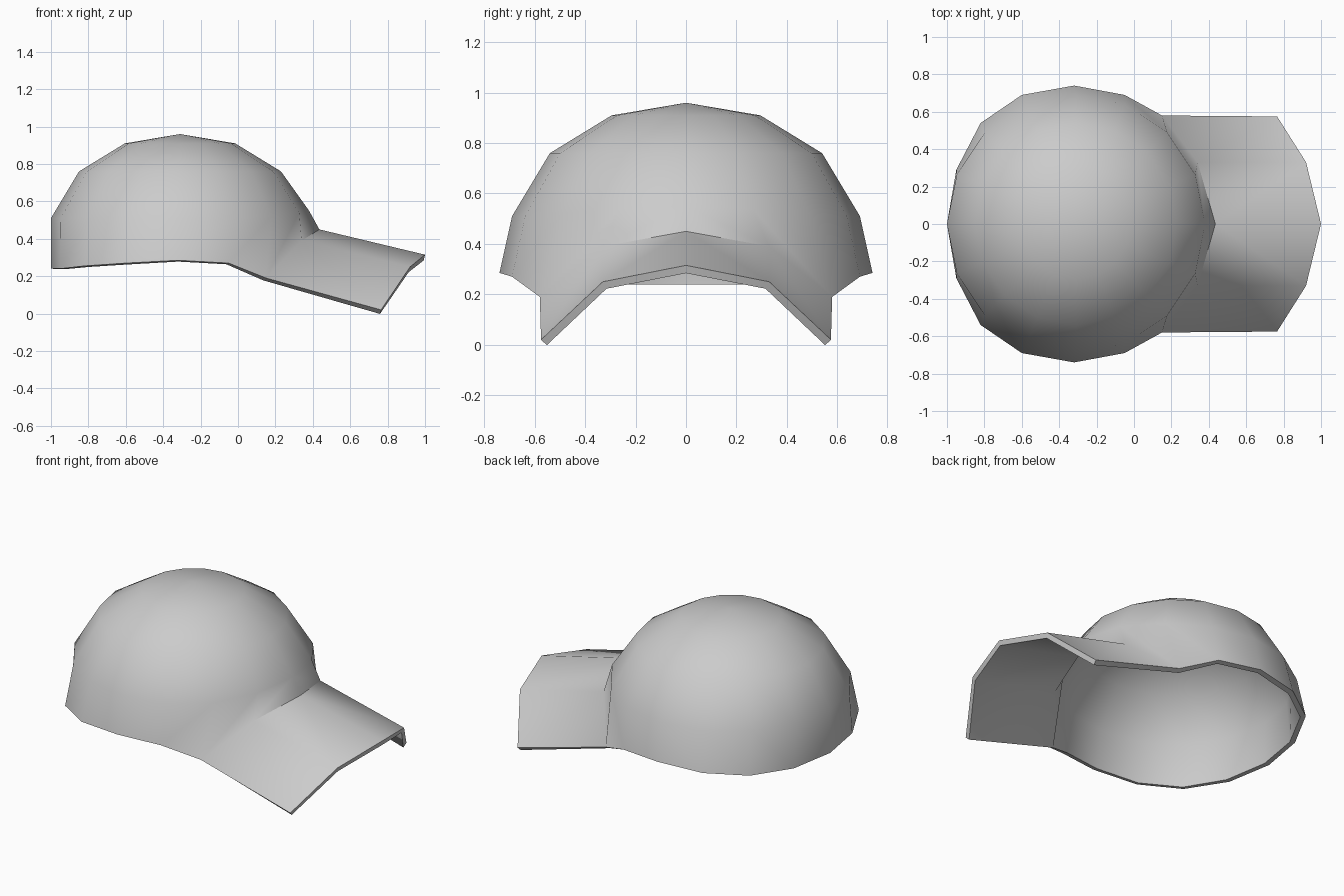
import bpy, bmesh
from math import sin, cos, pi

if "Cube" in bpy.data.objects:
    bpy.data.objects.remove(bpy.data.objects["Cube"])

CX = -0.31          # crown centre
SEG = 8             # segments per half, mirrored to 16

# Crown rings (radius, height) and the uneven lower rim, front to back
rings = [(0.295, 0.91), (0.54, 0.76), (0.69, 0.51)]
rim = [(0.435, 0, 0.45), (0.34, 0.33, 0.39), (0.15, 0.58, 0.19),
       (-0.05, 0.69, 0.27), (-0.32, 0.74, 0.285), (-0.60, 0.69, 0.27),
       (-0.82, 0.54, 0.255), (-0.95, 0.29, 0.24), (-1.0, 0, 0.24)]
# Front edge of the brim, centre to side
tip = [(1.0, 0, 0.315), (0.92, 0.33, 0.25), (0.765, 0.575, 0.02)]

bm = bmesh.new()


def strip(upper, lower):
    """Join two rows of vertices with quads."""
    for i in range(len(lower) - 1):
        bm.faces.new((upper[i], lower[i], lower[i + 1], upper[i + 1]))


# Crown
apex = bm.verts.new((CX, 0, 0.96))
rows = []
for k, (r, z) in enumerate(rings):
    row = []
    for i in range(SEG + 1):
        a = pi * i / SEG
        lift = 0.04 * max(0, cos(a)) ** 4 if k == 2 else 0
        y = 0 if i in (0, SEG) else r * sin(a)
        row.append(bm.verts.new((CX + r * cos(a), y, z + lift)))
    rows.append(row)
rows.append([bm.verts.new(p) for p in rim])
for i in range(SEG):
    bm.faces.new((apex, rows[0][i], rows[0][i + 1]))
for a, b in zip(rows, rows[1:]):
    strip(a, b)

# Brim grows from the front of the rim
strip(rows[-1][:3], [bm.verts.new(p) for p in tip])

bmesh.ops.recalc_face_normals(bm, faces=bm.faces)
if max(bm.faces, key=lambda f: f.calc_center_median().z).normal.z < 0:
    bmesh.ops.reverse_faces(bm, faces=bm.faces)
mesh = bpy.data.meshes.new("cap")
bm.to_mesh(mesh)
bm.free()
cap = bpy.data.objects.new("cap", mesh)
bpy.context.collection.objects.link(cap)

# Mirror the half and give the cloth its thickness
mir = cap.modifiers.new("mirror", 'MIRROR')
mir.use_axis = (False, True, False)
mir.merge_threshold = 0.001
sol = cap.modifiers.new("thickness", 'SOLIDIFY')
sol.thickness = 0.032
sol.offset = -1

bpy.ops.object.select_all(action='DESELECT')
cap.select_set(True)
bpy.context.view_layer.objects.active = cap
for m in ("mirror", "thickness"):
    bpy.ops.object.modifier_apply(modifier=m)
bpy.ops.object.shade_smooth_by_angle(angle=0.9)
